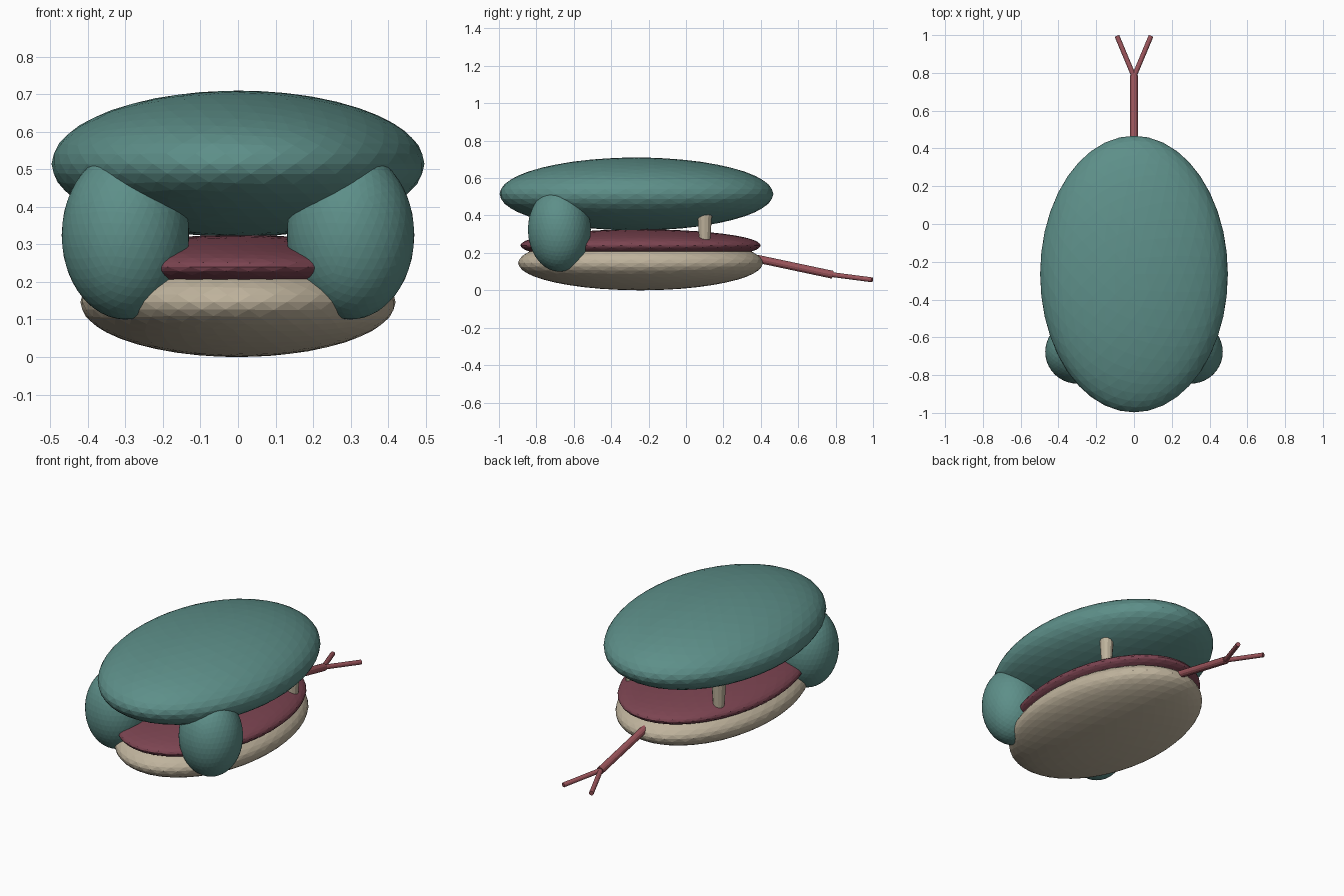
import bpy
from mathutils import Vector

if "Cube" in bpy.data.objects:
    bpy.data.objects.remove(bpy.data.objects["Cube"])


def material(name, rgb):
    m = bpy.data.materials.new(name)
    m.diffuse_color = (*rgb, 1)
    m.use_nodes = True
    m.node_tree.nodes["Principled BSDF"].inputs["Base Color"].default_value = m.diffuse_color
    return m


TEAL = material("teal skin", (0.11, 0.275, 0.25))
BONE = material("pale bone", (0.52, 0.45, 0.335))
MAROON = material("dark mouth red", (0.20, 0.058, 0.082))
RED = material("tongue red", (0.33, 0.09, 0.105))


def finish(name, mat):
    ob = bpy.context.object
    ob.name = name
    ob.data.materials.append(mat)
    return ob


def ellipsoid(name, centre, radii, mat):
    bpy.ops.mesh.primitive_ico_sphere_add(subdivisions=4, radius=1, location=centre)
    bpy.context.object.scale = radii
    return finish(name, mat)


def rod(name, a, b, r1, r2, mat, sides=12):
    a, b = Vector(a), Vector(b)
    bpy.ops.mesh.primitive_cone_add(vertices=sides, radius1=r1, radius2=r2,
                                    depth=(b - a).length, location=(a + b) / 2)
    bpy.context.object.rotation_euler = (b - a).to_track_quat('Z', 'Y').to_euler()
    return finish(name, mat)


# Head, mouth lining and lower jaw
ellipsoid("upper_head", (0, -0.265, 0.515), (0.497, 0.732, 0.195), TEAL)
ellipsoid("mouth_lining", (0, -0.243, 0.24), (0.41, 0.643, 0.086), MAROON)
ellipsoid("lower_jaw", (0, -0.243, 0.146), (0.42, 0.655, 0.146), BONE)

# Tongue stem
rod("tongue", (0, 0.28, 0.19), (0, 0.785, 0.083), 0.021, 0.021, RED)

# Paired parts: cheek bulges, fangs, tongue tips
for side, s in (("left", -1), ("right", 1)):
    ellipsoid(side + "_cheek", (s * 0.3, -0.677, 0.325), (0.17, 0.168, 0.225), TEAL)
    rod(side + "_fang", (s * 0.28, 0.1, 0.26), (s * 0.28, 0.1, 0.45), 0.029, 0.042, BONE)
    rod(side + "_tongue_tip", (0, 0.78, 0.084), (s * 0.09, 0.995, 0.056), 0.013, 0.013, RED)
